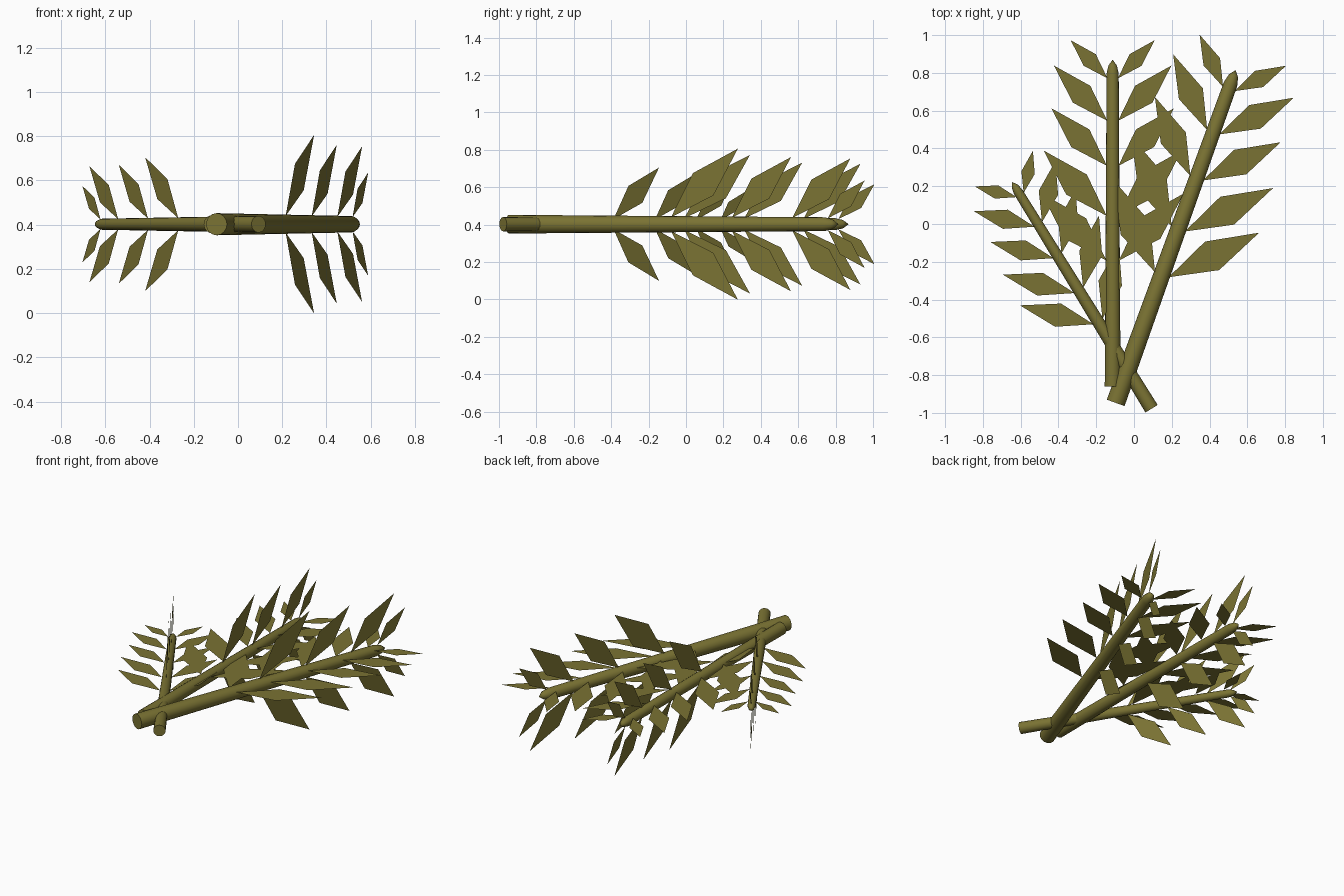
import bpy, bmesh
from math import cos, sin, pi, radians
from mathutils import Vector

if "Cube" in bpy.data.objects:
    bpy.data.objects.remove(bpy.data.objects["Cube"])

olive = bpy.data.materials.new("olive_green")
olive.diffuse_color = (0.195, 0.17, 0.033, 1)
olive.use_nodes = True
olive.node_tree.nodes["Principled BSDF"].inputs["Base Color"].default_value = olive.diffuse_color

Z = 0.402          # height of the stems
LEAN = radians(44)   # angle between leaf and stem
UP = Vector((0, 0, 1))

# (position along stem, leaf length), both as fractions of stem length
SIDE_LEAVES = [(0.385, 0.285), (0.522, 0.278), (0.675, 0.245), (0.813, 0.235), (0.943, 0.162)]
UPRIGHT_LEAVES = [(0.492, 0.282), (0.677, 0.249), (0.86, 0.245), (0.968, 0.155)]


def finish(bm, name):
    mesh = bpy.data.meshes.new(name)
    bm.to_mesh(mesh)
    bm.free()
    mesh.materials.append(olive)
    ob = bpy.data.objects.new(name, mesh)
    bpy.context.collection.objects.link(ob)
    return ob


def make_stem(name, base, axis, side, length, r0, r1):
    # tapered round rod with a pointed tip
    bm = bmesh.new()
    rings = []
    for f, r in ((0, r0), (0.958, r1), (0.982, r1 * 0.7)):
        rings.append([bm.verts.new(base + axis * length * f
                      + (side * cos(2 * pi * i / 16) + UP * sin(2 * pi * i / 16)) * r)
                      for i in range(16)])
    tip = bm.verts.new(base + axis * length)
    bm.faces.new(rings[0])
    for i in range(16):
        j = (i + 1) % 16
        for a, b in zip(rings, rings[1:]):
            bm.faces.new((a[i], a[j], b[j], b[i]))
        bm.faces.new((rings[-1][i], rings[-1][j], tip))
    bmesh.ops.recalc_face_normals(bm, faces=bm.faces)
    ob = finish(bm, name)
    bpy.ops.object.select_all(action='DESELECT')
    ob.select_set(True)
    bpy.context.view_layer.objects.active = ob
    bpy.ops.object.shade_smooth_by_angle(angle=radians(40))


def add_leaf(bm, root, axis, out, length):
    # flat diamond leaning forward from the stem
    along = axis * cos(LEAN) + out * sin(LEAN)
    across = axis * sin(LEAN) - out * cos(LEAN)
    mid, w = root + along * length * 0.48, across * length * 0.158
    bm.faces.new([bm.verts.new(p) for p in (root, mid - w, root + along * length, mid + w)])


def make_branch(name, start, end, r0, r1):
    base, stop = Vector((*start, Z)), Vector((*end, Z))
    length = (stop - base).length
    axis = (stop - base).normalized()
    side = axis.cross(UP)
    make_stem(name + "_stem", base, axis, side, length, r0, r1)
    bm = bmesh.new()
    # side leaves left and right, then upright leaves above and below
    for leaves, out, lift in ((SIDE_LEAVES, side, 0.02), (UPRIGHT_LEAVES, UP, 0)):
        for f, size in leaves:
            r = (r0 + (r1 - r0) * f) * 0.85
            for s in (1, -1):
                root = base + axis * length * f + out * s * r + UP * lift
                add_leaf(bm, root, axis, out * s, length * size)
    finish(bm, name + "_leaves")


make_branch("middle_branch", (-0.113, -0.86), (-0.113, 0.87), 0.042, 0.032)
make_branch("right_branch", (-0.097, -0.947), (0.538, 0.815), 0.05, 0.037)
make_branch("left_branch", (0.093, -0.978), (-0.645, 0.222), 0.038, 0.025)
